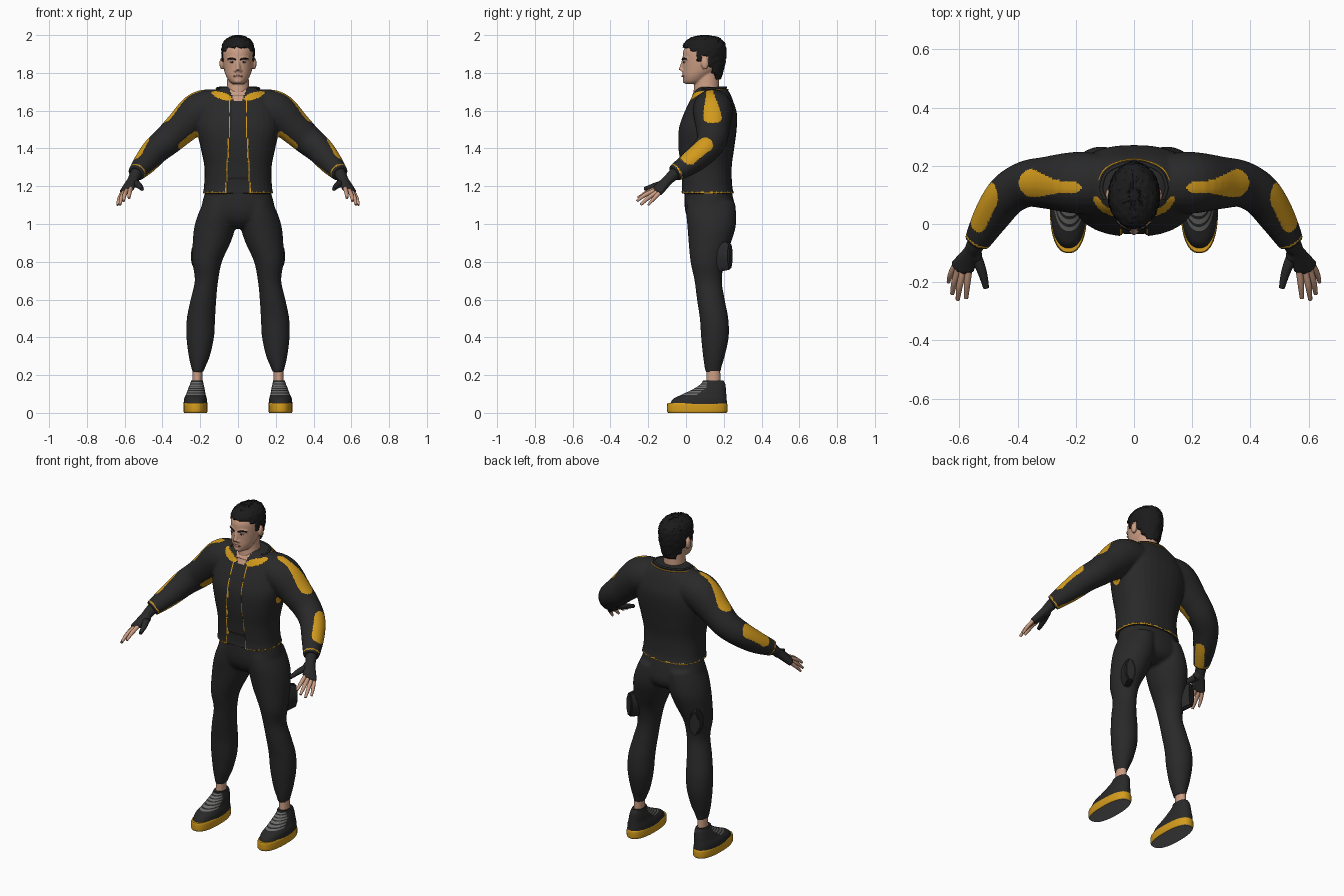
import bpy, bmesh, math, random
from mathutils import Vector as V, Matrix

random.seed(4)
if "Cube" in bpy.data.objects:
    bpy.data.objects.remove(bpy.data.objects["Cube"], do_unlink=True)


def material(name, *rgb):
    m = bpy.data.materials.new(name)
    m.use_nodes = True
    m.diffuse_color = (*rgb, 1)
    bsdf = next(n for n in m.node_tree.nodes if n.type == 'BSDF_PRINCIPLED')
    bsdf.inputs["Base Color"].default_value = (*rgb, 1)
    return m


CLOTH = material("charcoal cloth", .022, .022, .023)
YELLOW = material("amber yellow", .66, .33, .012)
SKIN = material("skin", .6, .34, .23)
HAIR = material("black hair", .011, .011, .012)
LACE = material("lace grey", .15, .15, .145)
RUBBER = material("sole grey", .2, .2, .2)
LIP = material("lip", .42, .2, .15)
WHITE = material("eye white", .45, .42, .4)


def spline(pts, sub):
    """Smooth curve through tuples of any length."""
    p = [V(q) for q in (pts[0], *pts, pts[-1])]
    out = []
    for a, b, c, d in zip(p, p[1:], p[2:], p[3:]):
        for t in (i / sub for i in range(sub)):
            out.append(.5 * (2 * b + (c - a) * t + (2 * a - 5 * b + 4 * c - d) * t * t
                             + (3 * b - a - 3 * c + d) * t ** 3))
    return out + [p[-1]]


def bridge(loops, bm):
    bm = bmesh.new() if bm is None else bm
    rings = [[bm.verts.new(co) for co in loop] for loop in loops]
    for a, b in zip(rings, rings[1:]):
        for i in range(len(a)):
            bm.faces.new((a[i - 1], a[i], b[i], b[i - 1]))
    bm.faces.new(rings[0])
    bm.faces.new(rings[-1])
    return bm


def loft(rings, s=1, power=2.0, n=32, sub=6, bm=None):
    """Stack of rounded rings given as z, centre x, half width, front y, back y."""
    loops = []
    for z, x, rx, y0, y1 in spline(rings, sub):
        loop = []
        for t in (math.tau * i / n for i in range(n)):
            c, d = (math.copysign(abs(k) ** (2 / power), k) for k in (math.cos(t), math.sin(t)))
            loop.append((s * (x + rx * c), (y0 + y1) / 2 + (y1 - y0) / 2 * d, z))
        loops.append(loop)
    return bridge(loops, bm)


def sweep(pts, s=1, n=16, sub=6, bm=None):
    """Round tube through x, y, z, radius."""
    path = spline(pts, sub)
    loops, side = [], None
    for i, q in enumerate(path):
        d = V((path[min(i + 1, len(path) - 1)] - path[max(i - 1, 0)])[:3]).normalized()
        side = (d.orthogonal() if side is None else side - d * side.dot(d)).normalized()
        up = d.cross(side)
        loop = [V(q[:3]) + q[3] * (side * math.cos(t) + up * math.sin(t))
                for t in (math.tau * k / n for k in range(n))]
        loops.append([(s * co.x, co.y, co.z) for co in loop])
    return bridge(loops, bm)


def ball(co, size, bm=None):
    bm = bmesh.new() if bm is None else bm
    bmesh.ops.create_uvsphere(bm, u_segments=20, v_segments=12, radius=1,
                              matrix=Matrix.Translation(co) @ Matrix.Diagonal((*size, 1)))
    return bm


def finish(bm, name, mats, rule=None, voxel=0, smooth=4):
    """Turn a bmesh into an object, optionally fused, then coloured by rule."""
    bmesh.ops.recalc_face_normals(bm, faces=bm.faces)
    me = bpy.data.meshes.new(name)
    bm.to_mesh(me)
    bm.free()
    ob = bpy.data.objects.new(name, me)
    bpy.context.collection.objects.link(ob)
    if voxel:
        m = ob.modifiers.new("fuse", 'REMESH')
        m.mode, m.voxel_size = 'VOXEL', voxel
        m = ob.modifiers.new("relax", 'SMOOTH')
        m.factor, m.iterations = .5, smooth
        fused = bpy.data.meshes.new_from_object(ob.evaluated_get(bpy.context.evaluated_depsgraph_get()))
        ob.modifiers.clear()
        ob.data = fused
    ob.data.materials.clear()
    for m in mats:
        ob.data.materials.append(m)
    for p in ob.data.polygons:
        p.material_index = rule(p.center, p.normal) if rule else 0
    bpy.ops.object.select_all(action='DESELECT')
    ob.select_set(True)
    bpy.context.view_layer.objects.active = ob
    bpy.ops.object.shade_smooth_by_angle(angle=math.radians(45))
    return ob


# Jacket: torso and sleeves fused, with patches as start, end, radii and facing
bm = loft([(1.16, 0, .188, -.03, .255), (1.2, 0, .18, -.026, .245), (1.3, 0, .178, -.032, .242),
           (1.4, 0, .197, -.042, .255), (1.5, 0, .218, -.04, .268), (1.58, 0, .215, -.015, .27),
           (1.65, 0, .19, .018, .25), (1.7, 0, .14, .042, .228), (1.725, 0, .09, .07, .205)], power=2.4)
for s in (1, -1):
    sweep([(.1, .14, 1.61, .1), (.2, .142, 1.597, .106), (.3, .142, 1.51, .09), (.37, .137, 1.445, .08),
           (.435, .1, 1.39, .073), (.49, .025, 1.325, .063), (.54, -.062, 1.268, .045)], s, 24, bm=bm)
CUFF, AIM = V((.54, -.062, 1.268)), V((.05, -.092, -.057)).normalized()
PATCHES = [(V((.2, .125, 1.71)), V((.36, .14, 1.57)), .018, .05, V((.3, 0, 1))),
           (V((.48, .1, 1.415)), V((.53, .015, 1.345)), .044, .042, V((.6, .2, .6))),
           (V((.225, .1, 1.47)), V((.29, .1, 1.42)), .035, .03, V((0, -.2, -1))),
           (V((.44, .05, 1.3)), V((.5, -.03, 1.25)), .03, .028, V((-.3, -.1, -1)))]


def edge(z):
    return .042 + .022 * abs(z - 1.58) / .4


def jacket_rule(c, n):
    p, q = V((abs(c.x), c.y, c.z)), V((math.copysign(1, c.x) * n.x, n.y, n.z))
    front = q.y < -.2 and p.x < .2
    if front and p.z > 1.65 and p.x < .4 * (p.z - 1.6):
        return 2
    lapel = p.y < .11 and ((p.x - .085) / .055) ** 2 + ((p.z - 1.655 - .28 * p.x) / .019) ** 2 < 1
    opening = front and p.z < 1.66 and abs(p.x - edge(p.z)) < .003
    hem = 1.164 < p.z < 1.17 and p.x > edge(p.z) * (q.y < 0)
    cuff = p.x > .45 and -.017 < (p - CUFF).dot(AIM) < -.01
    if lapel or opening or hem or cuff:
        return 1
    for a, b, ra, rb, d in PATCHES:
        t = max(0, min(1, (p - a).dot(b - a) / (b - a).length_squared))
        if p.x > .18 and (p - a.lerp(b, t)).length < ra + (rb - ra) * t and q.dot(d) > .1:
            return 1
    return 0


jacket = finish(bm, "jacket", [CLOTH, YELLOW, SKIN], jacket_rule, .0065)
# Recess the shirt between the open front edges
for v in jacket.data.vertices:
    if v.co.y < .07 and v.co.z < 1.68 and abs(v.co.x) < edge(v.co.z) - .004:
        v.co.y += .008 if v.co.z > 1.24 else .014

# Low collar edge with a thin trim line outside it
half = [(.1, .085, 1.712), (.112, .13, 1.717), (.085, .185, 1.722)]
ring = half + [(0, .212, 1.722)] + [(-x, y, z) for x, y, z in reversed(half)]
for name, mat, r, grow, drop in (("collar", CLOTH, .006, 1, 0), ("collar_trim", YELLOW, .003, 1.11, .01)):
    finish(sweep([(x * grow, .11 + (y - .11) * grow, z - drop, r) for x, y, z in ring], n=10), name, [mat])

# Trousers: hips and legs fused
bm = loft([(1.2, 0, .165, -.005, .235), (1.1, 0, .192, -.008, .258), (1.04, 0, .19, .004, .262),
           (1.0, 0, .13, .03, .24), (.975, 0, .06, .07, .19)], power=2.2)
for s in (1, -1):
    loft([(1.12, .095, .085, .005, .258), (1.05, .108, .104, .002, .266), (.98, .123, .109, .008, .262),
          (.9, .14, .1, .014, .238), (.8, .163, .078, .024, .204), (.7, .167, .062, .045, .19),
          (.6, .183, .068, .058, .205), (.5, .196, .075, .073, .224), (.4, .2, .073, .08, .226),
          (.3, .205, .056, .09, .205), (.25, .21, .04, .097, .19), (.215, .212, .029, .102, .184)], s, bm=bm)
finish(bm, "trousers", [CLOTH], None, .009)

# Head and neck fused
bm = loft([(1.64, 0, .07, .05, .18), (1.69, 0, .064, .04, .175), (1.75, 0, .058, .045, .175),
           (1.82, 0, .055, .05, .17)])
loft([(1.742, 0, .028, -.005, .07), (1.755, 0, .046, -.014, .1), (1.785, 0, .064, -.018, .135),
      (1.82, 0, .075, -.018, .175), (1.87, 0, .081, -.018, .192), (1.92, 0, .082, -.013, .198),
      (1.96, 0, .066, .015, .182), (1.98, 0, .035, .05, .15)], bm=bm)
sweep([(0, -.012, 1.868, .009), (0, -.02, 1.84, .01), (0, -.027, 1.813, .0135)], bm=bm)
ball((0, -.004, 1.758), (.022, .014, .014), bm)
for s in (1, -1):
    sweep([(.01, -.012, 1.874, .008), (.034, -.005, 1.878, .008), (.056, .013, 1.872, .008)], s, bm=bm)
    ball((s * .013, -.017, 1.812), (.009, .01, .008), bm)
    ball((s * .086, .1, 1.85), (.012, .02, .032), bm)
finish(bm, "head", [SKIN], None, .0045, 2)
finish(sweep([(-.024, -.011, 1.782, .003), (0, -.018, 1.783, .006), (.024, -.011, 1.782, .003)]), "lips", [LIP])


# Short cropped hair, trimmed along the hairline
def above_hairline(f):
    c = f.calc_center_median()
    steps = ((.02, 1.94), (.06, 1.915), (.085, 1.865), (.12, 1.89), (.14, 1.835), (.16, 1.8), (1, 1.77))
    return c.z > next(z for y, z in steps if c.y < y)


bm = loft([(1.76, 0, .062, .03, .182), (1.82, 0, .079, -.01, .2), (1.88, 0, .087, -.02, .212),
           (1.93, 0, .087, -.019, .212), (1.965, 0, .075, -.004, .2), (1.988, 0, .048, .03, .17),
           (1.998, 0, .015, .08, .12)], n=56)
bmesh.ops.delete(bm, geom=[f for f in bm.faces if not above_hairline(f)], context='FACES')
for v in bm.verts:
    v.co += V([random.uniform(-.003, .003) for k in range(3)])
finish(bm, "hair", [HAIR]).modifiers.new("thickness", 'SOLIDIFY').thickness = .016

# Eyes, hands, feet and thigh pouches, once per side
FINGERS = {"index": [(.568, -.16, 1.188, .012), (.574, -.21, 1.165, .011), (.577, -.255, 1.138, .007)],
           "middle": [(.588, -.163, 1.178, .012), (.6, -.215, 1.155, .011), (.606, -.26, 1.122, .007)],
           "ring": [(.604, -.155, 1.168, .012), (.617, -.2, 1.138, .011), (.625, -.24, 1.102, .007)],
           "little": [(.615, -.142, 1.163, .011), (.63, -.173, 1.132, .01), (.638, -.2, 1.1, .006)],
           "thumb": [(.542, -.115, 1.215, .02), (.522, -.165, 1.202, .016), (.508, -.22, 1.185, .01)]}
for s, side in ((1, "left_"), (-1, "right_")):
    finish(ball((s * .032, -.009, 1.857), (.013, .006, .0045)), side + "eye", [WHITE])
    finish(ball((s * .031, -.013, 1.857), (.0055, .0035, .005)), side + "iris", [HAIR])
    finish(sweep([(.012, -.02, 1.87, .004), (.034, -.012, 1.877, .005), (.057, .006, 1.873, .003)], s),
           side + "eyebrow", [HAIR])
    bm = bmesh.new()
    for x, y, z, r in (pts[0] for pts in FINGERS.values()):
        sweep([(.537, -.055, 1.272, .032), (.555, -.09, 1.238, .027), (x, y, z, r + .006)], s, bm=bm)
    finish(bm, side + "glove", [CLOTH], None, .005)
    for name, pts in FINGERS.items():
        finish(sweep(pts, s), f"{side}{name}_finger", [CLOTH if name == "thumb" else SKIN])
    finish(loft([(.1, .217, .027, .105, .185), (.25, .214, .026, .11, .18)], s), side + "ankle", [SKIN])
    finish(loft([(0, .225, .06, -.094, .214), (.01, .225, .064, -.1, .22), (.042, .225, .064, -.1, .22),
                 (.052, .225, .06, -.097, .215)], s, 2.4), side + "sole", [YELLOW, RUBBER], lambda c, n: n.z < -.6)
    # Shoe upper, striped with laces across the tongue
    finish(loft([(.046, .225, .063, -.086, .217), (.075, .225, .06, -.066, .215), (.1, .223, .051, -.015, .213),
                 (.13, .22, .043, .045, .211), (.155, .218, .035, .08, .207), (.172, .217, .031, .09, .197)],
                s, 2.3, 48, 12), side + "shoe_upper", [CLOTH, LACE],
           lambda c, n: .095 < c.z < .166 and n.y < -.1 and c.y < .11 and c.z % .012 < .007)
    turn = Matrix.Translation((s * .203, .188, .83)) @ Matrix.Rotation(-s * .4, 4, 'Z')
    bm = bmesh.new()
    bmesh.ops.create_cone(bm, cap_ends=True, segments=8, radius1=1, radius2=.75, depth=1,
                          matrix=turn @ Matrix.Diagonal((.042, .108, .1, 1))
                          @ Matrix.Rotation(-math.pi / 2, 4, 'X') @ Matrix.Rotation(math.pi / 8, 4, 'Z'))
    bmesh.ops.bevel(bm, geom=bm.edges[:], offset=.007, segments=2, affect='EDGES')
    finish(bm, side + "thigh_pouch", [CLOTH])
